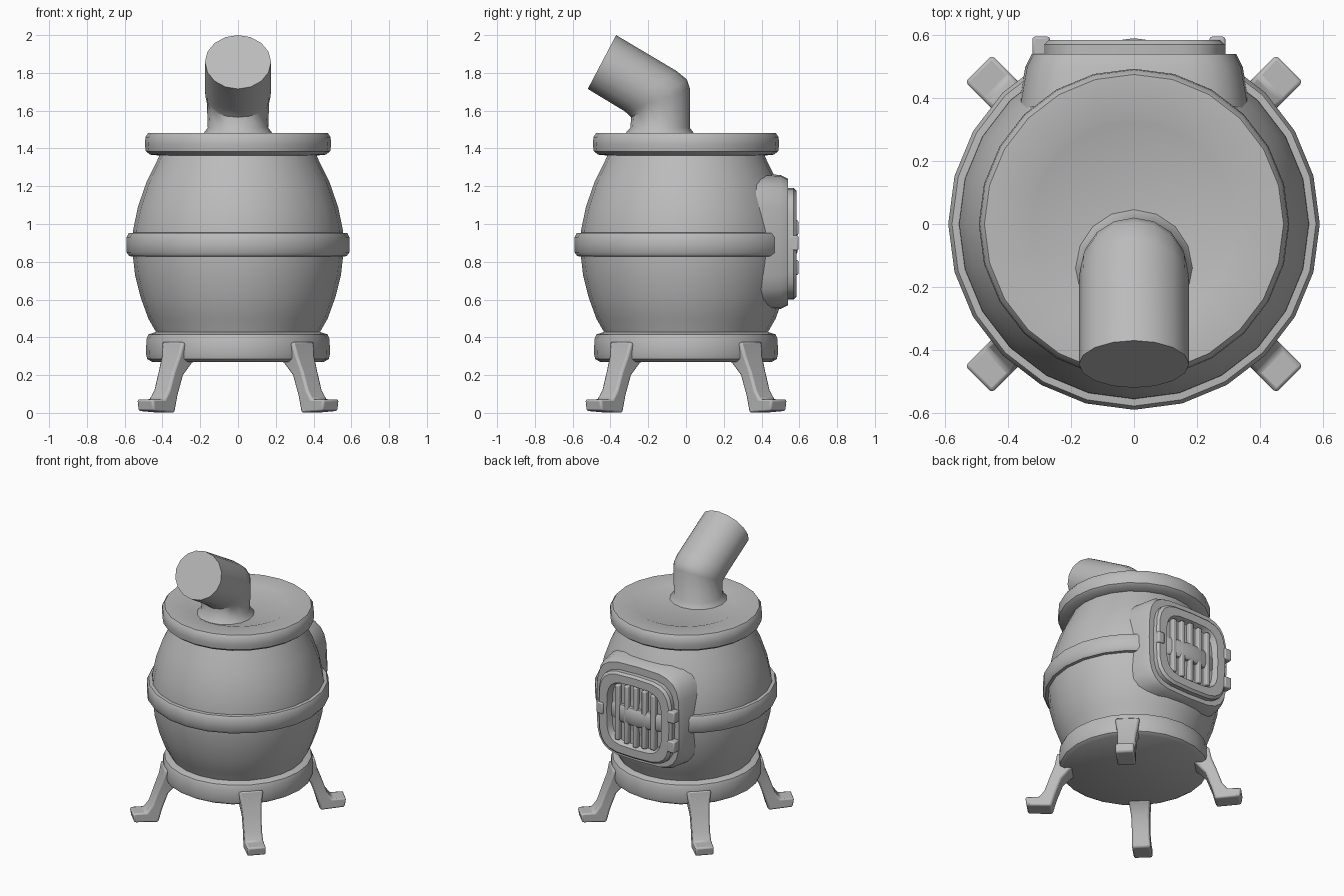
import bpy, bmesh
from math import sin, cos, pi, copysign, radians
from mathutils import Matrix

cube = bpy.data.objects.get("Cube")
if cube:
    bpy.data.objects.remove(cube, do_unlink=True)

iron = bpy.data.materials.new("grey_iron")
iron.use_nodes = True
GREY = (0.5, 0.5, 0.5, 1)
iron.diffuse_color = GREY
bsdf = iron.node_tree.nodes["Principled BSDF"]
bsdf.inputs["Base Color"].default_value = GREY
bsdf.inputs["Roughness"].default_value = 0.7


def loft(name, rings, turn=0, bevel=0):
    """Skin a series of equal point rings and cap both ends."""
    bm = bmesh.new()
    loops = [[bm.verts.new(p) for p in ring] for ring in rings]
    n = len(loops[0])
    for a, b in zip(loops, loops[1:]):
        for i in range(n):
            j = (i + 1) % n
            bm.faces.new((a[i], a[j], b[j], b[i]))
    bm.faces.new(loops[0])
    bm.faces.new(loops[-1])
    bmesh.ops.recalc_face_normals(bm, faces=bm.faces)
    bm.transform(Matrix.Rotation(turn, 4, 'Z'))
    mesh = bpy.data.meshes.new(name)
    bm.to_mesh(mesh)
    bm.free()
    mesh.materials.append(iron)
    obj = bpy.data.objects.new(name, mesh)
    bpy.context.collection.objects.link(obj)
    if bevel:
        mod = obj.modifiers.new("soft_edges", 'BEVEL')
        mod.width, mod.segments = bevel, 2
    bpy.ops.object.select_all(action='DESELECT')
    obj.select_set(True)
    bpy.context.view_layer.objects.active = obj
    bpy.ops.object.shade_smooth_by_angle(angle=radians(40))
    return obj


def circle(r, z, n=24):
    return [(r * cos(2 * pi * i / n), r * sin(2 * pi * i / n), z) for i in range(n)]


def lathe(name, profile):
    return loft(name, [circle(r, z) for r, z in profile])


def rounded(w, h, y, z, n=24, power=0.5):
    """Rounded rectangle facing the back."""
    def soft(v):
        return copysign(abs(v) ** power, v)
    return [(w * soft(cos(2 * pi * i / n)), y, z + h * soft(sin(2 * pi * i / n)))
            for i in range(n)]


def box(name, x, y, z, sx, sy, sz, bevel=0.008):
    return loft(name, [[(x + a * sx, y + b * sy, z + c * sz)
                        for a, b in ((-1, -1), (1, -1), (1, 1), (-1, 1))]
                       for c in (-1, 1)], bevel=bevel)


# Barrel body and its rings
lathe("barrel_body", [(0.42, 0.38), (0.435, 0.43), (0.475, 0.5), (0.515, 0.61),
                      (0.545, 0.73), (0.56, 0.86), (0.555, 0.97), (0.53, 1.09),
                      (0.485, 1.22), (0.435, 1.32), (0.40, 1.40)])
lathe("base_ring", [(0.455, 0.27), (0.48, 0.285), (0.487, 0.31), (0.485, 0.39),
                    (0.475, 0.415), (0.43, 0.43)])
lathe("belly_band", [(0.54, 0.825), (0.575, 0.83), (0.59, 0.85), (0.59, 0.93),
                     (0.578, 0.952), (0.54, 0.955)])
lathe("lid", [(0.39, 1.36), (0.465, 1.367), (0.488, 1.385), (0.493, 1.42),
              (0.49, 1.46), (0.475, 1.482), (0.34, 1.482), (0.325, 1.476)])

# Stovepipe: each section is a slanted ellipse between a rear and a front point
sections = [((0.05, 1.47), (-0.33, 1.47), 0.19), ((0.02, 1.51), (-0.295, 1.51), 0.16),
            ((0.02, 1.72), (-0.29, 1.565), 0.165), ((0.005, 1.765), (-0.305, 1.58), 0.172),
            ((-0.05, 1.81), (-0.33, 1.60), 0.175), ((-0.37, 2.0), (-0.52, 1.715), 0.175)]
pipe = []
for (y0, z0), (y1, z1), w in sections:
    pipe.append([(w * sin(2 * pi * i / 16),
                  (y0 + y1) / 2 + (y0 - y1) / 2 * cos(2 * pi * i / 16),
                  (z0 + z1) / 2 + (z0 - z1) / 2 * cos(2 * pi * i / 16)) for i in range(16)])
loft("stovepipe", pipe)

# Four splayed legs: inner point, outer point, half width
leg = [((0.36, 0.30), (0.49, 0.38), 0.08), ((0.41, 0.26), (0.508, 0.30), 0.068),
       ((0.465, 0.20), (0.54, 0.22), 0.06), ((0.505, 0.09), (0.575, 0.12), 0.058),
       ((0.53, 0.0), (0.61, 0.072), 0.06), ((0.69, 0.01), (0.70, 0.072), 0.06)]
for k, side in enumerate(("back_left", "back_right", "front_right", "front_left")):
    loft("leg_" + side, [[(a[0], -w, a[1]), (b[0], -w, b[1]), (b[0], w, b[1]), (a[0], w, a[1])]
                         for a, b, w in leg], turn=pi / 4 + k * pi / 2, bevel=0.012)

# Door housing and grated door on the back
loft("door_housing", [rounded(0.37, 0.36, 0.36, 0.905), rounded(0.345, 0.355, 0.5, 0.905),
                      rounded(0.325, 0.335, 0.54, 0.905)])
loft("door_frame", [rounded(0.29, 0.295, 0.52, 0.895), rounded(0.29, 0.295, 0.57, 0.895),
                    rounded(0.275, 0.28, 0.585, 0.895), rounded(0.215, 0.225, 0.585, 0.895),
                    rounded(0.20, 0.21, 0.545, 0.895)])
for i in range(5):
    x = (i - 2) * 0.07
    box(f"grate_bar_{i + 1}", x, 0.56, 0.895, 0.017, 0.02, 0.215 - abs(i - 2) * 0.01)

# Hinges and latch
for place, z in (("upper", 0.98), ("lower", 0.77)):
    box("hinge_" + place, -0.295, 0.565, z, 0.028, 0.03, 0.04)
box("latch", 0.265, 0.57, 0.9, 0.025, 0.025, 0.04)
